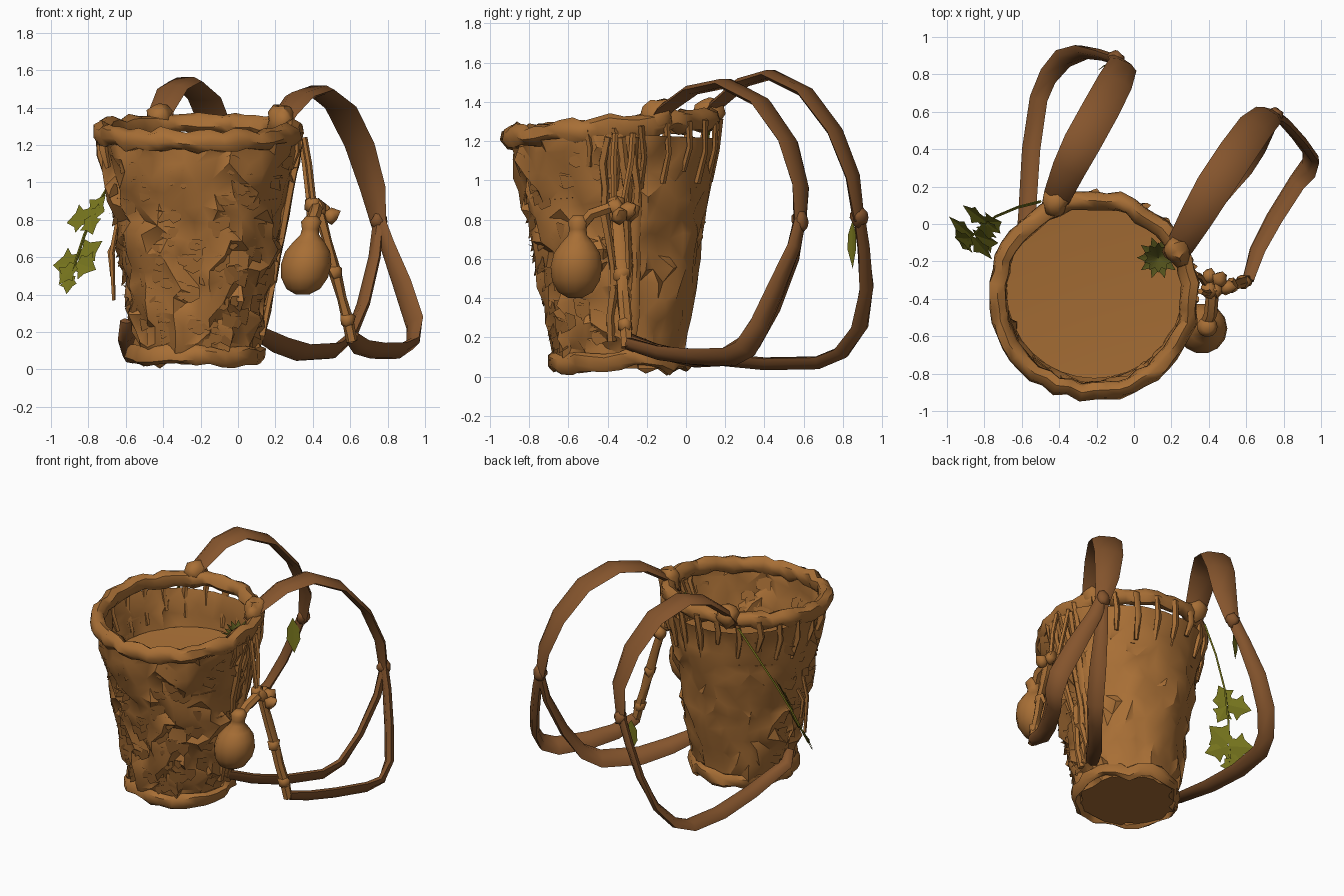
import bpy, bmesh, math, random
from mathutils import Vector

if "Cube" in bpy.data.objects:
    bpy.data.objects.remove(bpy.data.objects["Cube"])

random.seed(4)
TAU = math.tau


def material(name, col):
    m = bpy.data.materials.new(name)
    m.diffuse_color = (*col, 1)
    m.use_nodes = True
    m.node_tree.nodes["Principled BSDF"].inputs["Base Color"].default_value = m.diffuse_color
    return m


WICKER = material("wicker brown", (0.39, 0.158, 0.036))
LEATHER = material("strap brown", (0.235, 0.09, 0.026))
LEAF = material("leaf green", (0.19, 0.185, 0.013))
HERB = material("dark herb green", (0.085, 0.083, 0.011))


def finish(name, bm, mat, angle=50):
    bmesh.ops.recalc_face_normals(bm, faces=bm.faces)
    me = bpy.data.meshes.new(name)
    bm.to_mesh(me)
    bm.free()
    ob = bpy.data.objects.new(name, me)
    bpy.context.collection.objects.link(ob)
    me.materials.append(mat)
    bpy.ops.object.select_all(action='DESELECT')
    ob.select_set(True)
    bpy.context.view_layer.objects.active = ob
    if angle:
        bpy.ops.object.shade_smooth_by_angle(angle=math.radians(angle))
    return ob


def skin(bm, rings, closed=False, caps=True):
    """Join rings of vertices into a tube."""
    n = len(rings[0])
    for a, b in zip(rings, rings[1:] + (rings[:1] if closed else [])):
        for i in range(n):
            bm.faces.new((a[i], a[(i + 1) % n], b[(i + 1) % n], b[i]))
    if caps and not closed:
        bm.faces.new(rings[0])
        bm.faces.new(rings[-1])


def sweep(name, pts, width, thick, mat, axis=(0.86, -0.5, 0), sides=6, closed=False, jitter=0.0):
    """Sweep a flattened section along points; width may be a list."""
    pts = [Vector(p) for p in pts]
    k = len(pts)
    bm = bmesh.new()
    rings = []
    for i, p in enumerate(pts):
        if closed:
            t = pts[(i + 1) % k] - pts[i - 1]
        else:
            t = pts[min(i + 1, k - 1)] - pts[max(i - 1, 0)]
        t.normalize()
        w = Vector(axis)
        w = (w - t * w.dot(t)).normalized()
        n = t.cross(w)
        wd = width[i] if isinstance(width, (list, tuple)) else width
        ring = []
        for s in range(sides):
            a = TAU * s / sides
            j = 1 + random.uniform(-jitter, jitter)
            ring.append(bm.verts.new(p + (w * math.cos(a) * wd + n * math.sin(a) * thick) * j))
        rings.append(ring)
    skin(bm, rings, closed)
    return finish(name, bm, mat)


def rim_z(y):
    return 1.215 + (y + 0.93) * 0.095


def body_point(a, z, grow=0.0):
    """Point on the tapered basket wall."""
    r = 0.345 + (z - 0.2) * 0.18 + grow
    return Vector((-0.225 + 0.015 * z + r * math.cos(a), -0.335 - 0.03 * z + r * math.sin(a), z))


# Basket wall with rough woven surface, smoother at the back
bm = bmesh.new()
COLS, ROWS = 36, 15
rings = []
for j in range(ROWS):
    ring = []
    for i in range(COLS):
        a = TAU * (i + random.uniform(-.3, .3)) / COLS
        back = max(0.0, math.sin(a))
        top = rim_z(-0.38 + 0.5 * math.sin(a)) - 0.03 - 0.07 * back
        z = 0.04 + (top - 0.04) * (j + (random.uniform(-.3, .3) if 0 < j < ROWS - 1 else 0)) / (ROWS - 1)
        amp = 0.034 * (1 - 0.55 * back)
        ring.append(bm.verts.new(body_point(a, z, random.uniform(-amp, amp))))
    rings.append(ring)
skin(bm, rings, caps=False)
bm.faces.new(rings[0])
bmesh.ops.triangulate(bm, faces=bm.faces)
finish("basket_wall", bm, WICKER, 35)

# Loose weave strips standing proud of the wall
bm = bmesh.new()
for _ in range(130):
    a = random.uniform(math.pi * 0.88, TAU + 0.35)
    z, da, h = random.uniform(0.15, 1.12), random.uniform(.07, .14), random.uniform(.025, .05)
    g = random.uniform(0.012, 0.03)
    bm.faces.new([bm.verts.new(body_point(a + u * da, z + v * h, g * q)) for u, v, q in
                  ((-1, -.7, -.4), (0, -1.2, 1), (1, -.6, -.4), (1, .6, -.4), (0, 1, 1.1), (-1, .8, -.4))])
finish("weave_strips", bm, WICKER, 40)

# Contents surface inside the basket
bm = bmesh.new()
disc = [bm.verts.new(body_point(TAU * i / 32, 0.93 + 0.04 * math.sin(TAU * i / 32), -0.005)) for i in range(32)]
mid = bm.verts.new((-0.21, -0.37, 0.9))
for i in range(32):
    bm.faces.new((mid, disc[i], disc[(i + 1) % 32]))
finish("basket_fill", bm, WICKER)

# Wrapped rim and base hoop
pts, wid = [], []
for i in range(48):
    a = TAU * i / 48
    r = 0.512 + random.uniform(-.012, .012)
    y = -0.385 + r * math.sin(a)
    pts.append((-0.215 + r * math.cos(a), y, rim_z(y) + random.uniform(-.01, .01)))
    wid.append(0.052 + 0.014 * (i % 3 == 0))
sweep("rim", pts, wid, 0.05, WICKER, (0, 0, 1), 7, True, 0.14)
pts = []
for i in range(28):
    a = TAU * i / 28
    pts.append(body_point(a, 0.075 + random.uniform(-.02, .025), 0.0 + random.uniform(-.015, .025)))
sweep("base_hoop", pts, 0.05, 0.03, WICKER, (0, 0, 1), 6, True, 0.3)

# Upright stakes bridging wall and rim at the back
for i in range(15):
    a = -0.25 + (math.pi + 0.5) * i / 14
    top = rim_z(-0.38 + 0.5 * math.sin(a))
    low = top - random.uniform(.16, .34)
    sweep("stake", [body_point(a, low, .0), body_point(a + .03, (low + top) / 2, .012),
                    body_point(a, top, .0)], [.014, .026, .022], 0.016, WICKER, (1, .1, 0), 5, False, .25)

# Rough upright cords on the right side of the wall
for a in (-.08, .1, .22):
    sweep("side_cord", [body_point(a + random.uniform(-.04, .04), .18 + .13 * k, .012) for k in range(9)],
          .022, .02, WICKER, (0, 1, 0), 5, False, .3)

# Right shoulder strap, with two lower strands from the buckle
sweep("right_shoulder_strap", [(.2, -.18, 1.26), (.25, -.11, 1.36), (.33, .03, 1.46), (.43, .2, 1.495), (.55, .38, 1.4),
                               (.65, .52, 1.2), (.72, .585, .97), (.755, .58, .76)],
      [.06, .075, .09, .1, .1, .095, .08, .045], .026, LEATHER)
LOW = (.62, -.5, .75)
sweep("right_outer_strand", [(.755, .58, .8), (.8, .55, .66), (.88, .46, .45), (.945, .37, .25), (.935, .3, .14),
                             (.87, .22, .1), (.75, .03, .1), (.66, -.14, .12), (.61, -.3, .17)],
      [.04, .05, .065, .07, .068, .066, .062, .055, .04], .028, LEATHER, LOW)
sweep("right_inner_strand", [(.75, .58, .78), (.73, .54, .6), (.67, .43, .35), (.6, .32, .17), (.52, .22, .1),
                             (.35, .02, .09), (.23, -.15, .13), (.1, -.32, .2)],
      [.035, .045, .06, .065, .065, .065, .06, .045], .028, LEATHER, LOW)

# Left shoulder strap and its lower strand
sweep("left_shoulder_strap", [(-.44, .07, 1.27), (-.41, .15, 1.38), (-.35, .29, 1.5), (-.28, .43, 1.54), (-.18, .61, 1.45),
                              (-.1, .76, 1.25), (-.06, .85, 1.02), (-.1, .88, .8)],
      [.06, .075, .09, .1, .1, .095, .08, .045], .026, LEATHER, (.9, -.42, 0))
sweep("left_lower_strand", [(-.1, .88, .83), (-.18, .905, .66), (-.28, .92, .45), (-.38, .885, .25), (-.46, .79, .12),
                            (-.51, .67, .07), (-.55, .4, .065), (-.57, .08, .095), (-.6, -.28, .17), (-.6, -.33, .26)],
      [.04, .045, .055, .058, .055, .055, .055, .052, .045, .03], .026, LEATHER, (.8, -.42, .45))


def lump(name, loc, size, mat, rough=0.15, seg=1):
    bm = bmesh.new()
    bmesh.ops.create_icosphere(bm, subdivisions=seg, radius=1)
    for v in bm.verts:
        v.co *= 1 + random.uniform(-rough, rough)
        v.co = Vector(loc) + Vector([c * s for c, s in zip(v.co, size)])
    finish(name, bm, mat, 60)


# Buckles and rim knots
for loc, s, m in (((.755, .58, .79), .045, LEATHER), ((-.1, .88, .81), .045, LEATHER),
                  ((.23, -.14, 1.33), .08, WICKER), ((-.42, .12, 1.34), .075, WICKER)):
    lump("strap_knot", loc, (s, s, s * 1.1), m, .2, 2)

# Lumpy rope from the right strap up to the rim
rope = [(.61, -.3, .15), (.585, -.31, .26), (.555, -.32, .38), (.52, -.33, .52), (.48, -.34, .68), (.43, -.35, .86)]
sweep("side_rope", rope, [.03, .035, .025, .038, .026, .035], .03, WICKER, (1, 0, 0), 6, False, .2)
for p in rope[1::2] + [(.4, -.36, .88), (.46, -.3, .85), (.4, -.28, .84), (.5, -.34, .82)]:
    lump("rope_knot", p, (.045, .045, .05), WICKER, .25)
for dx, dy in ((0, 0), (.025, -.09)):
    sweep("rim_cord", [(.33 + dx, -.27 + dy, 1.24), (.355 + dx, -.28 + dy, 1.1), (.38 + dx, -.32 + dy * .5, .88)],
          .016, .016, WICKER, (1, 0, 0), 5)
sweep("pouch_cord", [(.38, -.55, .75), (.41, -.48, .83), (.42, -.36, .87)], .035, .03, WICKER, (1, 0, 0), 6)

# Gathered pouch turned from a profile
bm = bmesh.new()
prof = [(.035, .4), (.09, .43), (.125, .49), (.135, .56), (.12, .63), (.085, .68), (.05, .72), (.045, .75), (.055, .79), (.03, .82)]
rings = [[bm.verts.new((.345 + .12 * (z - .4) + r * math.cos(TAU * i / 14), -.565 + .04 * (z - .4) + r * math.sin(TAU * i / 14), z))
          for i in range(14)] for r, z in prof]
skin(bm, rings)
finish("pouch", bm, WICKER, 70)

# Small hanging twigs on the left
for x, y, z0, z1 in ((-.66, -.4, .82, .37), (-.67, -.34, .7, .5)):
    sweep("twig", [(x + .02, y, z0), (x - .015, y - .01, (z0 + z1) / 2 + .03), (x - .005, y, z1)],
          [.012, .016, .01], .012, WICKER, (1, 0, 0), 5)

# Trailing vine with lobed leaves
sweep("vine", [(-.5, .12, 1.27), (-.62, .09, 1.1), (-.74, .04, .9), (-.82, -.02, .72), (-.9, -.1, .48)],
      .008, .008, LEAF, (1, 0, 0), 4)
LOBES = ((0, 0), (.3, .05), (.3, .3), (.55, .5), (.28, .62), (0, 1), (-.28, .62), (-.55, .5), (-.3, .3), (-.3, .05))
BLADE = ((0, 0), (.16, .3), (.18, .6), (0, 1), (-.18, .6), (-.16, .3))


def leaf(name, base, along, normal, size, mat, shape=LOBES, fold=.12):
    base, u, n = Vector(base), Vector(along).normalized(), Vector(normal).normalized()
    v = n.cross(u).normalized()
    bm = bmesh.new()
    vs = [bm.verts.new(base + (u * q + v * p + n * (fold * abs(p))) * size) for p, q in shape]
    hub = bm.verts.new(base + u * size * .4)
    for i in range(len(vs)):
        bm.faces.new((hub, vs[i], vs[(i + 1) % len(vs)]))
    finish(name, bm, mat, 0)


# Leaves lie in one tilted plane; each has an angle within it
N = Vector((-.6, -.65, .45)).normalized()
ACROSS = Vector((.735, -.68, 0)).normalized()
UP = N.cross(ACROSS)
UP *= 1 if UP.z > 0 else -1
for base, deg, s in (((-.79, .01, .82), 65, .14), ((-.79, .01, .82), 195, .16), ((-.79, 0, .82), -60, .13),
                     ((-.79, .01, .83), 10, .1), ((-.85, -.06, .58), 45, .17), ((-.86, -.07, .57), 185, .17),
                     ((-.86, -.07, .57), -15, .16), ((-.87, -.08, .56), 240, .14), ((-.89, -.09, .5), -85, .11)):
    r = math.radians(deg)
    leaf("vine_leaf", base, ACROSS * math.cos(r) + UP * math.sin(r), N, s, LEAF)
leaf("strap_leaf", (-.16, .85, .8), (.05, 0, -1), (.45, -.8, 0), .25, LEAF, BLADE)

# Herb tuft tucked in by the rim
for i in range(20):
    a = TAU * i / 20
    leaf("herb_leaf", (.13, -.18, 1.13), (math.cos(a), math.sin(a), .3 + .8 * (i % 2)),
         (-.5 * math.cos(a), -.5 * math.sin(a), 1), .12, HERB, BLADE)
